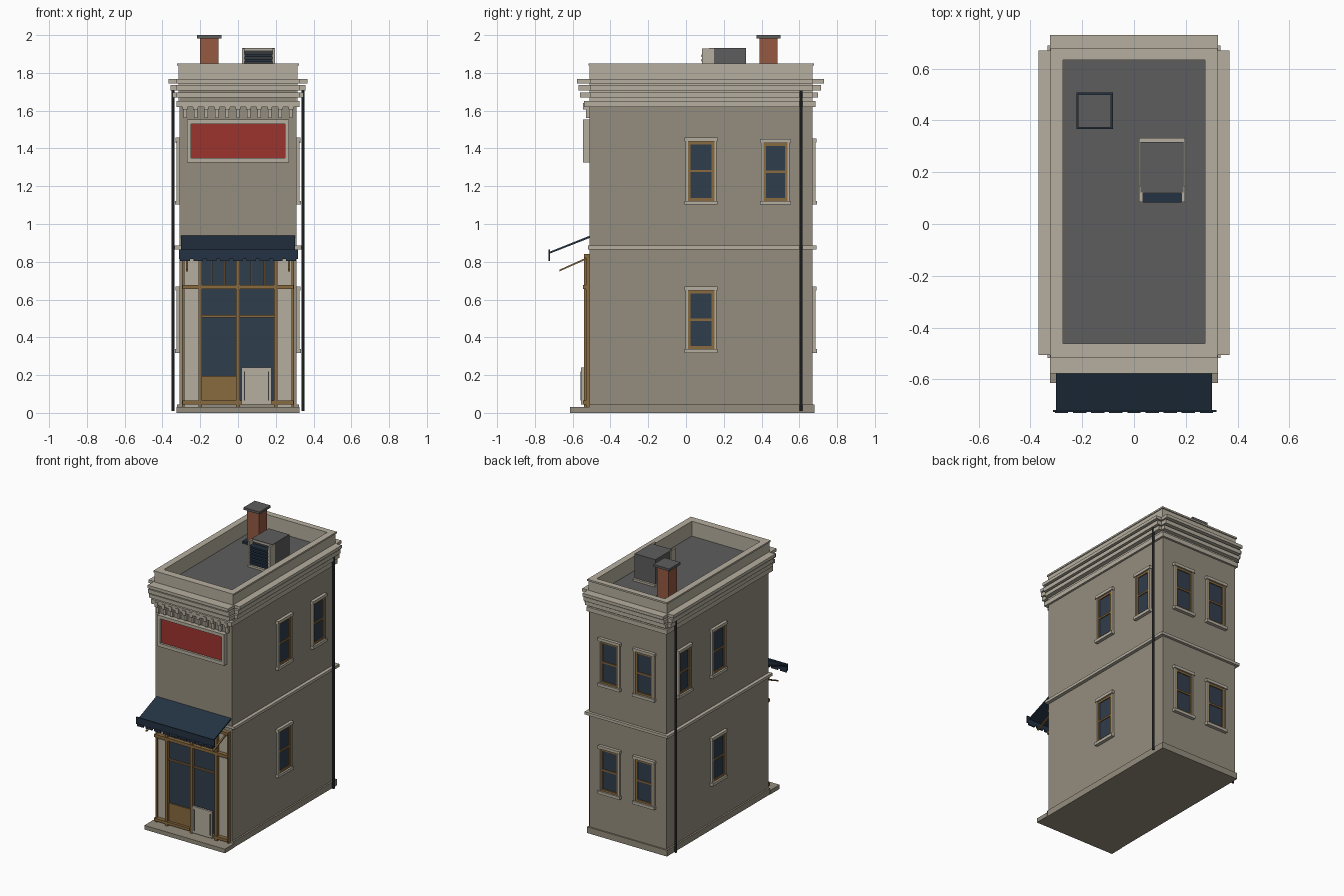
import bpy, bmesh
from mathutils import Matrix, Vector

cube = bpy.data.objects.get("Cube")
if cube:
    bpy.data.objects.remove(cube, do_unlink=True)


def material(name, r, g, b):
    m = bpy.data.materials.new(name)
    m.use_nodes = True
    m.diffuse_color = (r, g, b, 1)
    m.node_tree.nodes["Principled BSDF"].inputs["Base Color"].default_value = (r, g, b, 1)
    return m


WALL = material("wall stone", .30, .27, .21)
TRIM = material("pale trim", .47, .43, .35)
ROOF = material("roof grey", .11, .11, .11)
GLASS = material("window glass", .03, .047, .075)
NAVY = material("awning navy", .017, .032, .055)
WOOD = material("brown wood", .25, .145, .05)
BRICK = material("chimney brick", .30, .10, .055)
RED = material("sign red", .34, .033, .027)
METAL = material("dark metal", .04, .042, .046)


def finish(name, mat, bm):
    bmesh.ops.recalc_face_normals(bm, faces=bm.faces)
    me = bpy.data.meshes.new(name)
    bm.to_mesh(me)
    bm.free()
    me.materials.append(mat)
    ob = bpy.data.objects.new(name, me)
    bpy.context.collection.objects.link(ob)
    return ob


def boxes(name, mat, *spans):
    """One object from boxes given as (x0, x1, y0, y1, z0, z1)."""
    bm = bmesh.new()
    for x0, x1, y0, y1, z0, z1 in spans:
        mid = Vector((x0 + x1, y0 + y1, z0 + z1)) / 2
        size = Matrix.Diagonal((x1 - x0, y1 - y0, z1 - z0, 1))
        bmesh.ops.create_cube(bm, size=1, matrix=Matrix.Translation(mid) @ size)
    return finish(name, mat, bm)


def prism(name, mat, profile, x0, x1):
    """Extrude a (y, z) profile along x."""
    bm = bmesh.new()
    face = bm.faces.new([bm.verts.new((x0, y, z)) for y, z in profile])
    ext = bmesh.ops.extrude_face_region(bm, geom=[face])
    moved = [v for v in ext["geom"] if isinstance(v, bmesh.types.BMVert)]
    bmesh.ops.translate(bm, verts=moved, vec=(x1 - x0, 0, 0))
    return finish(name, mat, bm)


# Walls, base and roof
W, FRONT, BACK = .31, -.51, .67
ROOF_Z = 1.74
boxes("walls", WALL, (-W, W, FRONT, BACK, 0, 1.73))
boxes("base", WALL, (-.322, .322, FRONT, .68, 0, .045))
boxes("front_step", WALL, (-.325, .325, -.615, FRONT, 0, .03))
boxes("roof", ROOF, (-.3, .3, -.49, .65, 1.72, ROOF_Z))


def ring(name, mat, out, inn, z0, z1):
    x, ya, yb = out
    u, va, vb = inn
    return boxes(name, mat, (-x, x, ya, va, z0, z1), (-x, x, vb, yb, z0, z1),
                 (-x, -u, va, vb, z0, z1), (u, x, va, vb, z0, z1))


# Parapet and capping
ring("parapet", TRIM, (.316, FRONT, BACK), (.278, -.464, .637), 1.62, 1.84)
ring("parapet_cap", TRIM, (.322, -.515, .678), (.275, -.461, .634), 1.838, 1.85)

# Stepped cornice, with notched corners
for i, (z0, z1, x, ya, yb) in enumerate([
        (1.62, 1.652, .325, -.54, .685), (1.67, 1.697, .348, -.56, .70),
        (1.706, 1.735, .358, -.57, .715), (1.745, 1.767, .368, -.578, .73)]):
    boxes(f"cornice_tier_{i + 1}", TRIM,
          (-.325, .325, ya, FRONT + .01, z0, z1), (-.325, .325, BACK - .01, yb, z0, z1),
          (-x, -.3, -.505, BACK, z0, z1), (.3, x, -.505, BACK, z0, z1))

# Brackets under the front cornice
steps = [-.28 + .056 * i for i in range(11)]
boxes("cornice_brackets", TRIM,
      *[(x - .013, x + .013, -.545, FRONT, 1.605, 1.64) for x in steps],
      *[(x - .009, x + .009, -.53, FRONT, 1.56, 1.61) for x in steps])

# Belt course
ring("belt_course", TRIM, (.335, -.518, .69), (.3, -.5, .66), .865, .885)


# Sash windows
def window(name, wall, mid, z0, z1, half=.082):
    """wall is 'left', 'right' or 'back'; mid is the position along it."""
    def place(u0, u1, depth, a, b):
        if wall == "back":
            return (mid + u0, mid + u1, BACK - .005, BACK + depth, a, b)
        if wall == "left":
            return (W - .005, W + depth, mid + u0, mid + u1, a, b)
        return (-W - depth, -W + .005, mid + u0, mid + u1, a, b)
    h, j, f = half, half - .012, half - .026
    mz = (z0 + z1) / 2
    boxes(name + "_glass", GLASS, place(-j, j, .004, z0, z1))
    boxes(name + "_sash", WOOD,
          place(-j, -f, .011, z0, z1), place(f, j, .011, z0, z1),
          place(-f, f, .011, z0, z0 + .018), place(-f, f, .011, z1 - .018, z1),
          place(-f, f, .011, mz - .006, mz + .006))
    boxes(name + "_surround", TRIM,
          place(-h, -j, .016, z0, z1), place(j, h, .016, z0, z1),
          place(-h - .006, h + .006, .024, z0 - .018, z0 + .003),
          place(-h - .006, h + .006, .022, z1 - .003, z1 + .018))


for side in ("left", "right"):
    window(f"{side}_lower_window", side, .08, .335, .65)
    window(f"{side}_upper_window", side, .08, 1.12, 1.44)
    window(f"{side}_rear_window", side, .473, 1.12, 1.432, .076)
for side, x in (("left", .14), ("right", -.14)):
    window(f"back_{side}_lower_window", "back", x, .335, .65)
    window(f"back_{side}_upper_window", "back", x, 1.12, 1.435)

# Downpipes with wall clips
for side, s in (("left", 1), ("right", -1)):
    bm = bmesh.new()
    bmesh.ops.create_cone(bm, cap_ends=True, segments=10, radius1=.009, radius2=.009, depth=1.7,
                          matrix=Matrix.Translation((s * .344, .609, .86)))
    finish(f"{side}_downpipe", METAL, bm)

# Sign board
boxes("sign_panel", RED, (-.25, .25, -.53, FRONT, 1.345, 1.535))
boxes("sign_frame", TRIM,
      (-.27, .27, -.545, FRONT, 1.325, 1.35), (-.27, .27, -.545, FRONT, 1.53, 1.553),
      (-.27, -.248, -.545, FRONT, 1.35, 1.53), (.248, .27, -.545, FRONT, 1.35, 1.53))

# Shop front: glazing, pilasters, timber frame
boxes("shop_glass", GLASS, (-.2, .2, -.517, FRONT, .05, .83))
boxes("shop_pilasters", TRIM,
      *[(s - w, s + w, y, FRONT, a, b) for s in (-.245, .245)
        for w, y, a, b in ((.05, -.516, .03, .84), (.03, -.522, .08, .64))])
boxes("shop_posts", WOOD,
      *[(x - .01, x + .01, -.54, FRONT, .03, .84) for x in (-.2, 0, .2)],
      *[(x - .006, x + .006, -.53, FRONT, .03, .84) for x in (-.29, .29)])
boxes("shop_rails", WOOD,
      (-.295, .295, -.545, FRONT, .655, .677), (-.2, .2, -.527, FRONT, .506, .517),
      (-.295, .295, -.54, FRONT, .82, .84),
      (-.295, -.01, -.545, FRONT, .045, .065), (.01, .295, -.545, FRONT, .045, .065))
boxes("transom_bars", WOOD,
      *[(x - .004, x + .004, -.525, FRONT, .677, .82) for x in (-.14, -.07, .07, .14)])
boxes("door_panel", WOOD, (-.19, -.01, -.526, FRONT, .065, .195))
boxes("notice_board", TRIM, (.018, .178, -.555, -.54, .045, .24))
boxes("notice_board_edges", METAL,
      (.032, .037, -.558, -.554, .065, .22), (.16, .165, -.558, -.554, .065, .22))

# Awning, scalloped valance and struts
prism("awning_canopy", NAVY, [(-.505, .94), (-.725, .852), (-.725, .842), (-.505, .928)], -.302, .302)
flaps = [-.28 + .07 * i for i in range(9)]
boxes("awning_valance", NAVY, (-.312, .318, -.727, -.719, .815, .866),
      *[(x - .026, x + .026, -.729, -.719, .803, .82) for x in flaps])
for side, x in (("left", .27), ("right", -.27)):
    prism(f"{side}_awning_strut", WOOD,
          [(-.51, .83), (-.67, .758), (-.67, .749), (-.51, .82)], x - .006, x + .006)

# Chimney
cx, cy = -.152, .437


def square(half, z0, z1):
    return (cx - half, cx + half, cy - half, cy + half, z0, z1)


boxes("chimney_stack", BRICK, square(.048, 1.73, 1.985))
boxes("chimney_flashing", NAVY, square(.07, ROOF_Z - .01, ROOF_Z + .015))
boxes("chimney_cap", ROOF, square(.064, 1.983, 2))

# Rooftop vent unit with louvred front
boxes("vent_body", ROOF, (.025, .192, .145, .317, 1.73, 1.93))
boxes("vent_curb", TRIM, (.02, .197, .14, .332, 1.73, 1.755))
boxes("vent_hood", TRIM,
      (.02, .034, .085, .147, 1.73, 1.93), (.183, .197, .085, .147, 1.73, 1.93),
      (.034, .183, .12, .147, 1.918, 1.93), (.034, .183, .085, .147, 1.73, 1.755))
boxes("vent_opening", METAL, (.034, .183, .125, .146, 1.755, 1.918))
boxes("vent_louvres", NAVY,
      *[(.034, .183, .083, .125, 1.765 + .024 * i, 1.778 + .024 * i) for i in range(6)])
boxes("vent_lid", ROOF, (.025, .192, .122, .317, 1.928, 1.933))
